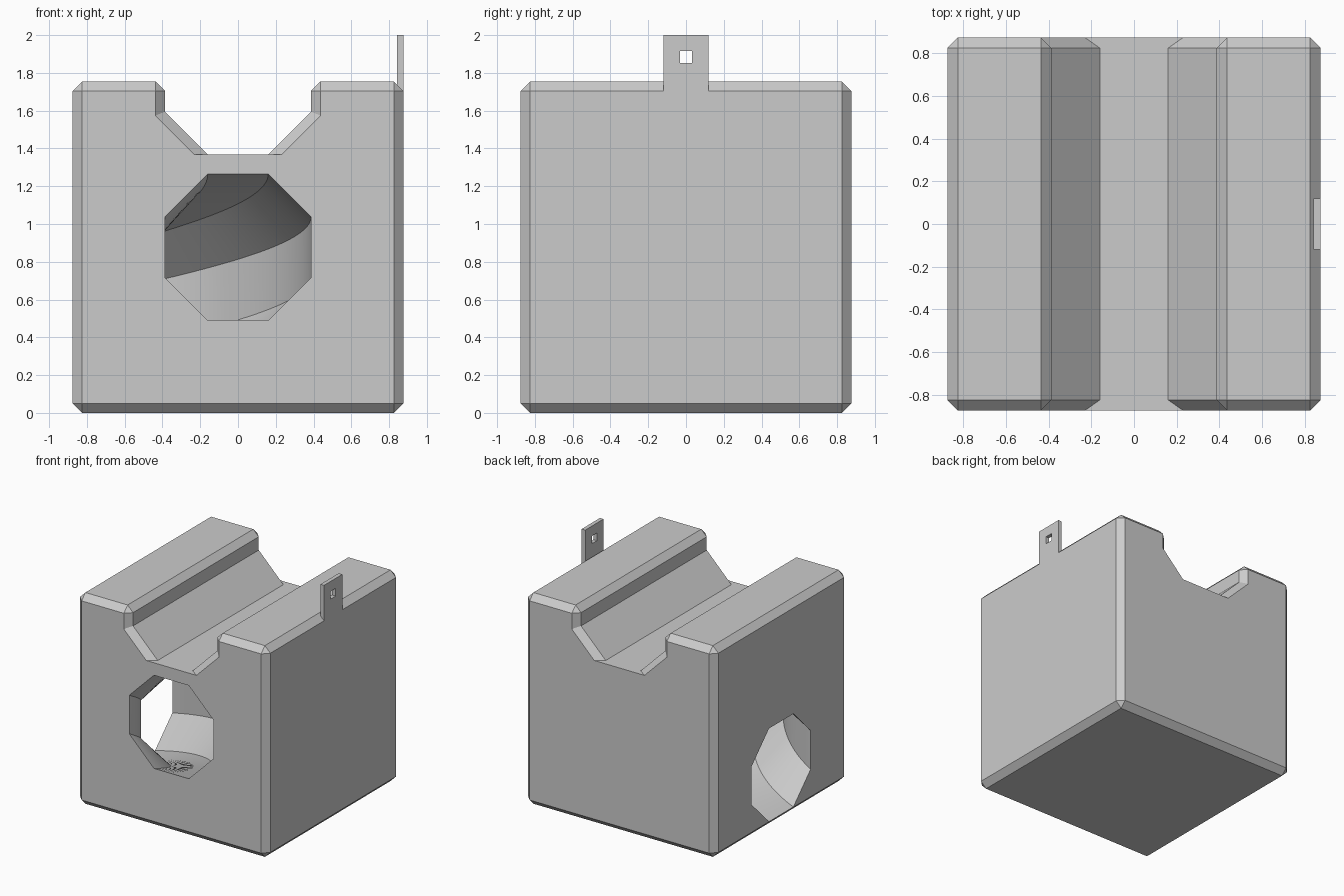
import bpy, bmesh
from math import cos, sin, pi, sqrt, radians

default = bpy.data.objects.get("Cube")
if default:
    bpy.data.objects.remove(default, do_unlink=True)

HALF, TOP, BEVEL = 0.875, 1.755, 0.05   # block half width, height, edge chamfer
BORE = 0.387                            # octagon half width
FLAT = BORE * (sqrt(2) - 1)             # half of one octagon side

grey = bpy.data.materials.new("light grey")
grey.use_nodes = True
grey.diffuse_color = (0.6, 0.6, 0.6, 1)
grey.node_tree.nodes["Principled BSDF"].inputs["Base Color"].default_value = (0.6, 0.6, 0.6, 1)


def make_object(name, bm):
    bmesh.ops.recalc_face_normals(bm, faces=bm.faces)
    mesh = bpy.data.meshes.new(name)
    bm.to_mesh(mesh)
    bm.free()
    mesh.materials.append(grey)
    obj = bpy.data.objects.new(name, mesh)
    bpy.context.collection.objects.link(obj)
    return obj


def box(name, low, high, bevel=0):
    bm = bmesh.new()
    bmesh.ops.create_cube(bm, size=1)
    for v in bm.verts:
        v.co = [(a + b) / 2 + c * (b - a) for a, b, c in zip(low, high, v.co)]
    if bevel:
        bmesh.ops.bevel(bm, geom=bm.edges[:], offset=bevel, segments=1,
                        affect='EDGES', profile=0.5)
    return make_object(name, bm)


def loft(name, sections):
    """Closed solid through a list of matching rings of points."""
    bm = bmesh.new()
    rings = [[bm.verts.new(p) for p in ring] for ring in sections]
    for a, b in zip(rings, rings[1:]):
        for i in range(len(a)):
            j = (i + 1) % len(a)
            bm.faces.new((a[i], a[j], b[j], b[i]))
    bm.faces.new(rings[0])
    bm.faces.new(rings[-1])
    return make_object(name, bm)


def cut(target, cutter):
    cutter.hide_render = True
    mod = target.modifiers.new("cut", 'BOOLEAN')
    mod.operation = 'DIFFERENCE'
    mod.solver = 'EXACT'
    mod.object = cutter
    bpy.context.view_layer.objects.active = target
    bpy.ops.object.modifier_apply(modifier=mod.name)
    bpy.data.objects.remove(cutter, do_unlink=True)


# Chamfered block
block = box("block", (-HALF, -HALF, 0), (HALF, HALF, TOP), BEVEL)


# Open half-octagon groove along the top, flared at the ends and rim
def groove_ring(y, flare):
    side = BORE + flare
    half = [(FLAT + flare * sqrt(2), TOP - BORE),
            (side, TOP - FLAT - flare * (sqrt(2) - 1)),
            (side, TOP - BEVEL),
            (side + 2 * BEVEL, TOP + BEVEL)]
    ring = half + [(-x, z) for x, z in reversed(half)]
    return [(x, y, z) for x, z in ring]


end, inner = HALF + BEVEL, HALF - BEVEL
cut(block, loft("groove_cutter", [groove_ring(y, f) for y, f in (
    (-end, 2 * BEVEL), (-inner, 0), (inner, 0), (end, 2 * BEVEL))]))

# Octagonal tunnel: a descending quarter turn from the front to the -x side
START_Z, END_Z, STEPS = TOP / 2, TOP / 4, 32
profile = [(BORE / cos(pi / 8) * cos(pi / 8 + k * pi / 4),
            BORE / cos(pi / 8) * sin(pi / 8 + k * pi / 4)) for k in range(8)]


def tunnel_ring(t, push=(0, 0)):
    angle = t * pi / 2
    z = START_Z + (END_Z - START_Z) * t
    return [(-HALF + (HALF + r) * cos(angle) + push[0],
             -HALF + (HALF + r) * sin(angle) + push[1], z + h) for r, h in profile]


rings = [tunnel_ring(0, (0, -0.1))]
rings += [tunnel_ring(i / STEPS) for i in range(STEPS + 1)]
rings += [tunnel_ring(1, (-0.1, 0))]
cut(block, loft("tunnel_cutter", rings))

# Thin hanging tab with a square hole
tab = box("hanging_tab", (0.842, -0.12, TOP - BEVEL), (HALF, 0.12, 2))
cut(tab, box("tab_hole_cutter", (0.8, -0.033, 1.853), (0.9, 0.033, 1.917)))

# Smooth the curved tunnel walls, keep all other edges sharp
bpy.ops.object.select_all(action='DESELECT')
block.select_set(True)
bpy.context.view_layer.objects.active = block
bpy.ops.object.shade_smooth_by_angle(angle=radians(25))
